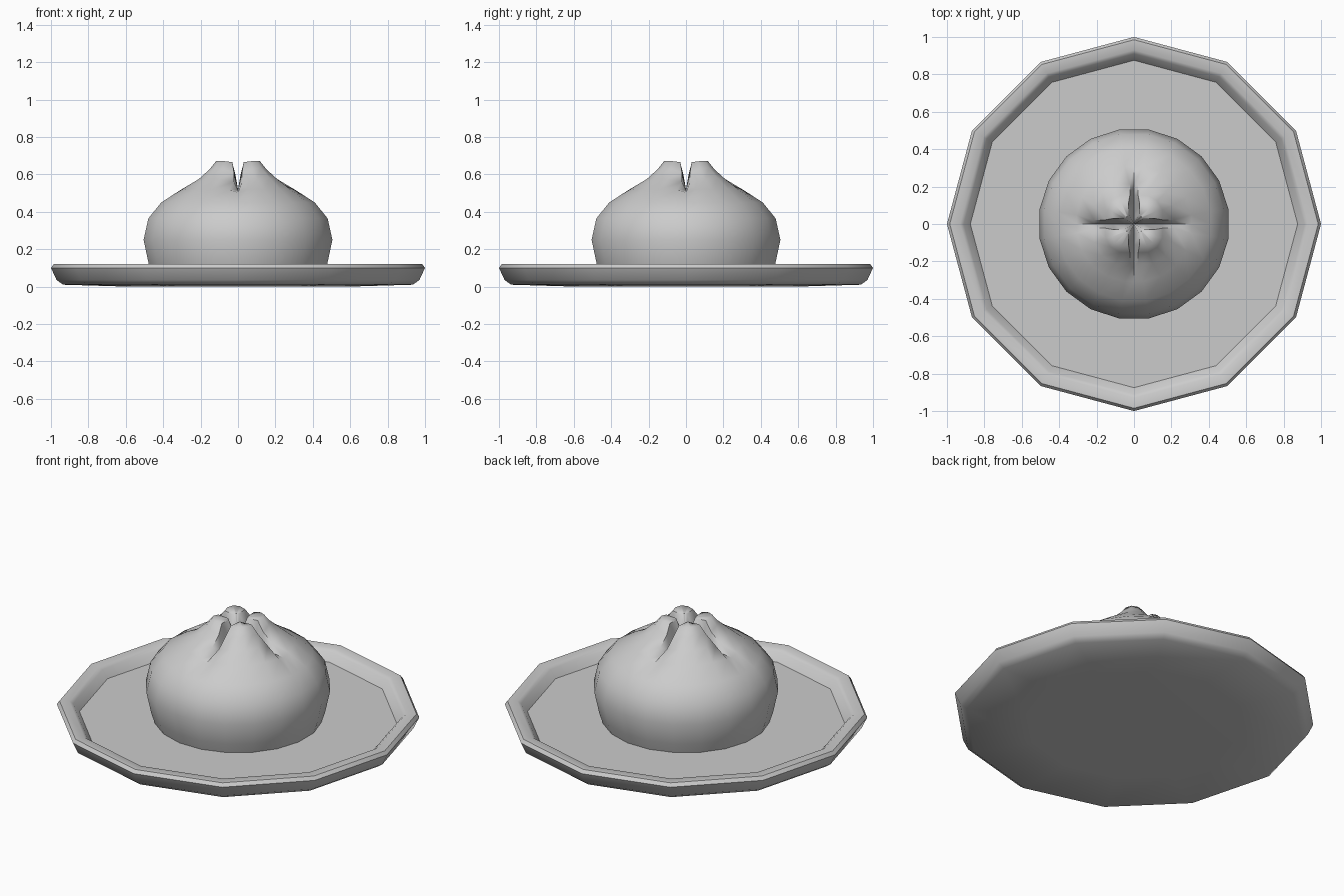
import bpy, bmesh
from math import sin, cos, pi, asin, radians

if "Cube" in bpy.data.objects:
    bpy.data.objects.remove(bpy.data.objects["Cube"])


def finish(name, bm, angle):
    bmesh.ops.recalc_face_normals(bm, faces=bm.faces)
    me = bpy.data.meshes.new(name)
    bm.to_mesh(me)
    bm.free()
    ob = bpy.data.objects.new(name, me)
    bpy.context.collection.objects.link(ob)
    bpy.ops.object.select_all(action='DESELECT')
    ob.select_set(True)
    bpy.context.view_layer.objects.active = ob
    bpy.ops.object.shade_smooth_by_angle(angle=radians(angle))
    return ob


def loft(name, rings, bottom_z, top_z, angle):
    """Join rings of points, closing both ends with a fan to the axis."""
    bm = bmesh.new()
    loops = [[bm.verts.new(p) for p in ring] for ring in rings]
    n = len(loops[0])
    for a, b in zip(loops, loops[1:]):
        for i in range(n):
            j = (i + 1) % n
            bm.faces.new((a[i], a[j], b[j], b[i]))
    for loop, z in ((loops[0], bottom_z), (loops[-1], top_z)):
        c = bm.verts.new((0, 0, z))
        for i in range(n):
            bm.faces.new((loop[i], loop[(i + 1) % n], c))
    return finish(name, bm, angle)


# Twelve-sided plate with a raised rim
plate_profile = [(0.60, 0.0), (0.935, 0.01), (0.97, 0.035), (1.0, 0.10),
                 (0.985, 0.12), (0.93, 0.12), (0.91, 0.105), (0.875, 0.06)]
loft("plate", [[(r * cos(k * pi / 6), r * sin(k * pi / 6), z) for k in range(12)]
               for r, z in plate_profile], 0.0, 0.06, 40)


# Bun ring: four lobes separated by creases along the x and y axes
def bun_ring(r_side, z_side, r_diag, z_diag, gap, z_crease):
    start = asin(gap / r_side) if gap else radians(9)
    pts = []
    for q in range(4):
        base = q * pi / 2
        rc = r_side * cos(start)
        pts.append((rc * cos(base), rc * sin(base), z_crease))
        for k in range(5):
            t = k / 4
            a = base + start + t * (pi / 2 - 2 * start)
            f = sin(t * pi)
            r = r_side + (r_diag - r_side) * f
            pts.append((r * cos(a), r * sin(a), z_side + (z_diag - z_side) * f))
    return pts


# side radius, side height, lobe radius, lobe height, crease gap, crease height
bun_rings = [
    (0.46, 0.05, 0.46, 0.05, 0, 0.05),
    (0.483, 0.12, 0.483, 0.12, 0, 0.12),
    (0.511, 0.25, 0.511, 0.25, 0, 0.25),
    (0.485, 0.365, 0.485, 0.365, 0, 0.365),
    (0.415, 0.45, 0.415, 0.45, 0, 0.447),
    (0.31, 0.517, 0.315, 0.522, 0, 0.503),
    (0.215, 0.56, 0.24, 0.58, 0.022, 0.515),
    (0.155, 0.61, 0.175, 0.635, 0.022, 0.52),
    (0.115, 0.665, 0.145, 0.672, 0.03, 0.52),
    (0.06, 0.66, 0.055, 0.665, 0.03, 0.52),
    (0.03, 0.60, 0.03, 0.60, 0.014, 0.52),
]
loft("steamed_bun", [bun_ring(*p) for p in bun_rings], 0.05, 0.52, 60)
